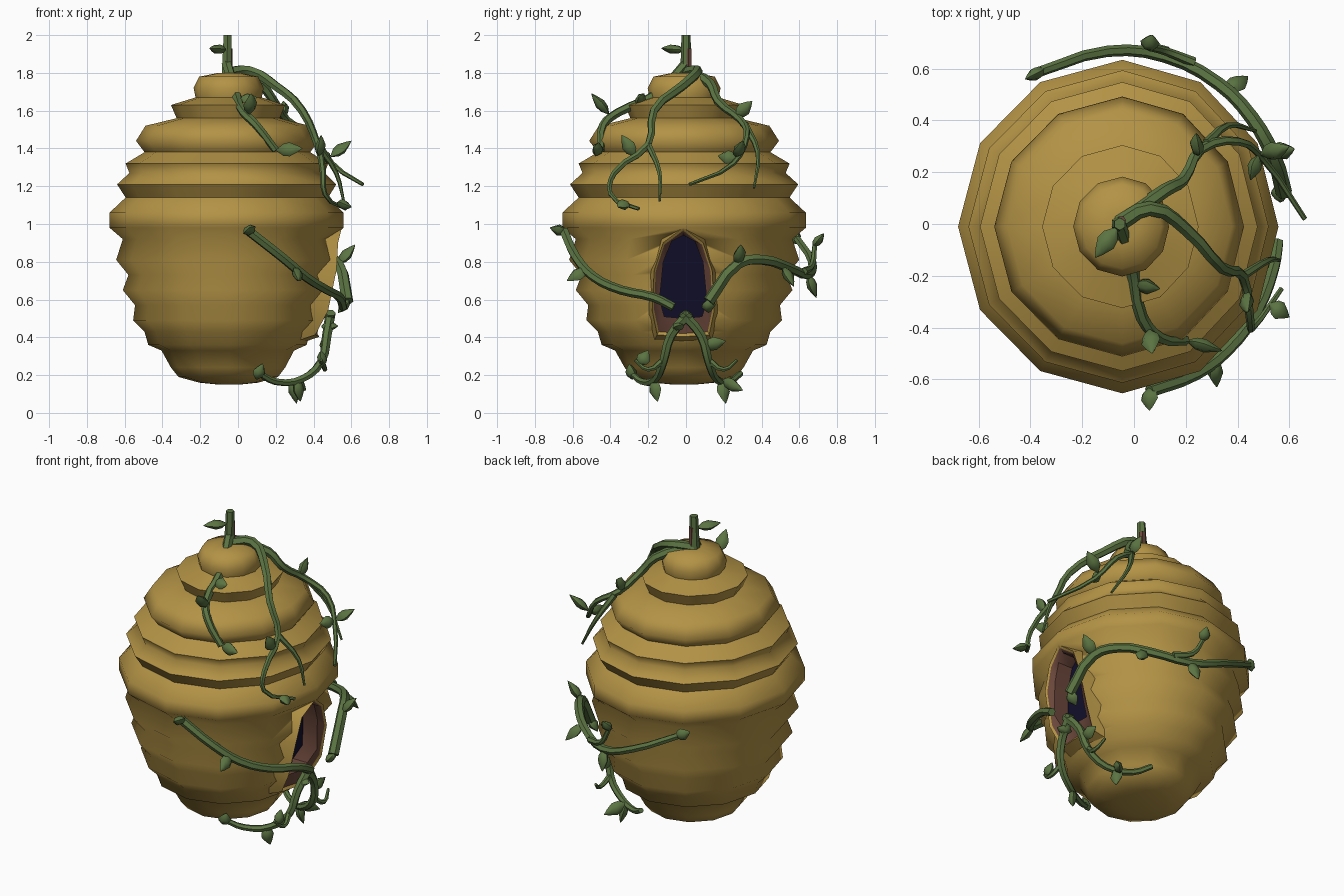
import bpy, bmesh, math
from mathutils import Vector as V

if "Cube" in bpy.data.objects:
    bpy.data.objects.remove(bpy.data.objects["Cube"])


def material(name, rgb):
    m = bpy.data.materials.new(name)
    m.diffuse_color = (*rgb, 1)
    m.use_nodes = True
    m.node_tree.nodes["Principled BSDF"].inputs["Base Color"].default_value = m.diffuse_color
    return m


HONEY = material("honey_yellow", (0.45, 0.29, 0.06))
GREEN = material("vine_green", (0.105, 0.175, 0.055))
BROWN = material("bark_brown", (0.15, 0.065, 0.045))
DARK = material("dark_hollow", (0.006, 0.005, 0.025))


def smooth(ob, angle):
    bpy.ops.object.select_all(action='DESELECT')
    ob.select_set(True)
    bpy.context.view_layer.objects.active = ob
    bpy.ops.object.shade_smooth_by_angle(angle=math.radians(angle))


def add(name, me, mats, angle=None):
    me.materials.clear()
    for m in mats:
        me.materials.append(m)
    ob = bpy.data.objects.new(name, me)
    bpy.context.collection.objects.link(ob)
    if angle:
        smooth(ob, angle)
    return ob


def make(name, bm, mats, angle=None):
    bmesh.ops.recalc_face_normals(bm, faces=bm.faces)
    slots = [f.material_index for f in bm.faces]
    me = bpy.data.meshes.new(name)
    bm.to_mesh(me)
    bm.free()
    ob = add(name, me, mats, angle)
    me.polygons.foreach_set("material_index", slots)
    return ob


def loft(bm, rings, slots=None, start=True, end_slot=0):
    loops = [[bm.verts.new(p) for p in r] for r in rings]
    n = len(loops[0])
    for k, (a, b) in enumerate(zip(loops, loops[1:])):
        for i in range(n):
            f = bm.faces.new((a[i], a[(i + 1) % n], b[(i + 1) % n], b[i]))
            f.material_index = slots[k] if slots else 0
    if start:
        bm.faces.new(loops[0])
    bm.faces.new(loops[-1]).material_index = end_slot


def evaluated_mesh(ob):
    bpy.context.view_layer.update()
    return bpy.data.meshes.new_from_object(ob.evaluated_get(bpy.context.evaluated_depsgraph_get()))


# Hive body: twelve-sided turned profile with bulging bands
CENTRE = V((-0.045, -0.01, 0))
CREST = [(.16, 1.78), (.19, 1.72), (.31, 1.63), (.47, 1.48), (.55, 1.32), (.595, 1.21), (.635, 1.02),
         (.60, .81), (.565, .65), (.51, .49), (.43, .36), (.31, .24)]
GROOVE = [None, (.18, 1.67), (.28, 1.56), (.45, 1.38), (.53, 1.27), (.55, 1.14), (.565, .92),
          (.535, .73), (.50, .57), (.45, .43), (.36, .33), (.27, .19)]
FLAT = (6, 3)  # bands with a flat rim instead of a single ridge


def around(angle, r, z):
    c, s = math.cos(angle), math.sin(angle)
    return CENTRE + V((r * c * (0.95 if c > 0 else 1), r * s * 1.015, z))


profile = [(.06, 1.80)]
for k, (crest, groove) in enumerate(zip(CREST, GROOVE)):
    r, z = crest
    if k in FLAT:
        slope = 0.025 if k == 3 else 0
        profile += [(r - slope, z + .04), (r + slope, z - .04)]
    else:
        profile.append(crest)
    if groove:
        profile.append(groove)
# the flat-rim rule places the wide shoulder, so it must step down in order
profile = sorted(profile + [(.16, .16), (.06, .15)], key=lambda p: -p[1])
bm = bmesh.new()
loft(bm, [[around(math.tau * i / 12, r, z) for i in range(12)] for r, z in profile])
hive = make("hive_body", bm, [HONEY])

# Arched entrance on the right side
OUTER = [(0, .42), (.13, .43), (.155, .55), (.145, .75), (.10, .89), (0, .965)]
INNER = [(0, .50), (.10, .51), (.125, .60), (.105, .80), (.06, .91), (0, .94)]


def arch(half, depth, scale=1.0):
    out = []
    for y, z in half + [(-y, z) for y, z in half[-2:0:-1]]:
        x = min(0.53, 0.41 + (z - 0.42) * 0.6) - 0.2 * abs(y) + depth
        out.append((x, -0.015 + y * scale, 0.7 + (z - 0.7) * scale))
    return out


bm = bmesh.new()
loft(bm, [arch(OUTER, -0.15, 0.98), arch(OUTER, 0.3, 0.98)])
cutter = make("entrance_cutter", bm, [HONEY])
cutter.hide_render = True
mod = hive.modifiers.new("entrance", 'BOOLEAN')
mod.operation = 'DIFFERENCE'
mod.object = cutter
mod.solver = 'EXACT'
cut = evaluated_mesh(hive)
hive.modifiers.clear()
hive.data = cut
bpy.data.objects.remove(cutter)
smooth(hive, 75)

# Entrance lip, frame and dark hollow
bm = bmesh.new()
loft(bm, [arch(OUTER, -0.09, 1.2), arch(OUTER, 0.02, 1.06), arch(OUTER, 0.01),
          arch(INNER, -0.02), arch(INNER, -0.12)], [0, 0, 1, 1], False, 2)
make("entrance_frame", bm, [HONEY, BROWN, DARK], 40)

# Hanging twig
bm = bmesh.new()
loft(bm, [[(-.05 + .02 * math.cos(a), .012 + .02 * math.sin(a), z)
           for a in [math.tau * i / 6 for i in range(6)]] for z in (1.76, 1.93)])
make("hanging_twig", bm, [BROWN])

# Vines: tapered tubes along a path; the paths also anchor the leaves
ANCHORS = []


def vine(name, pts, r0=0.03, r1=0.01):
    pts = [V(p) for p in pts]
    for a, b in zip(pts, pts[1:]):
        ANCHORS.extend(a.lerp(b, t / 5) for t in range(6))
    cu = bpy.data.curves.new(name, 'CURVE')
    cu.dimensions = '3D'
    cu.bevel_depth = 1
    cu.bevel_resolution = 1
    cu.resolution_u = 3
    cu.use_fill_caps = True
    sp = cu.splines.new('BEZIER')
    sp.bezier_points.add(len(pts) - 1)
    for i, (b, p) in enumerate(zip(sp.bezier_points, pts)):
        b.co = p
        b.handle_left_type = b.handle_right_type = 'AUTO'
        b.radius = r0 + (r1 - r0) * i / (len(pts) - 1)
    tmp = bpy.data.objects.new(name + "_path", cu)
    bpy.context.collection.objects.link(tmp)
    me = evaluated_mesh(tmp)
    bpy.data.objects.remove(tmp)
    add(name, me, [GREEN], 50)


def wrapped(radius, steps):
    return [around(math.radians(a), radius, z) for a, z in steps]


vine("vine_stem", [(-.055, 0, 2), (-.06, 0, 1.8)], .024, .03)
vine("upper_vine_front", [(-.06, 0, 1.85), (-.01, -.15, 1.69), (.03, -.36, 1.59), (.1, -.44, 1.52),
                          (.2, -.45, 1.39)], .028, .02)
vine("upper_vine_middle", [(-.06, 0, 1.8), (.06, .06, 1.81), (.2, -.02, 1.73), (.34, -.17, 1.6),
                           (.42, -.2, 1.42), (.45, -.38, 1.27), (.46, -.4, 1.16), (.57, -.25, 1.08)], .032)
vine("upper_twig_middle", [(.42, -.2, 1.42), (.52, -.14, 1.27), (.56, -.14, 1.12)], .018, .007)
vine("upper_vine_back", [(-.03, .02, 1.8), (.12, .13, 1.74), (.19, .17, 1.65), (.26, .29, 1.55),
                         (.4, .32, 1.46), (.5, .25, 1.32), (.66, .02, 1.21)])
vine("upper_twig_back", [(.28, .31, 1.53), (.36, .38, 1.38), (.47, .36, 1.19)], .02, .007)
vine("side_vine_front", wrapped(.635, [(-80, .96), (-62, .82), (-48, .72), (-31, .65), (-14, .61),
                                       (-5, .56)]), .026, .024)
vine("side_vine_back", wrapped(.67, [(11, .59), (25, .79), (38, .81), (54, .77), (75, .73), (95, .8),
                                     (118, .92)]), .032, .02)
vine("side_twig_back", wrapped(.69, [(65, .75), (75, .78), (81, .89)]), .02, .013)
for side, y in (("front", -1), ("back", 1)):
    vine("lower_vine_" + side, [(x, w * y, z) for x, w, z in (
        (.49, -.02, .53), (.47, .08, .41), (.44, .12, .27), (.34, .16, .18), (.2, .23, .165),
        (.11, .29, .21))], .028, .016)
    vine("lower_twig_" + side, [(x, w * y, z) for x, w, z in (
        (.44, .12, .28), (.46, .2, .23), (.44, .27, .28))], .018, .008)


# Leaves: pointed six-sided pods, each growing from the nearest vine to its tip
def leaf(bm, tip, width=0.038):
    tip = V(tip)
    d = tip - min(ANCHORS, key=lambda p: (p - tip).length)
    d = d.normalized() * min(max(d.length, 0.09), 0.14)
    base = tip - d
    out = V((base.x + 0.045, base.y, 0.25 * (base.z - 1)))
    side = d.cross(out).normalized()
    up = side.cross(d).normalized()
    loft(bm, [[base + d * t + (side * math.cos(a) + up * math.sin(a) * 0.7) * r * width
               for a in [math.tau * i / 6 for i in range(6)]]
              for t, r in ((0, .15), (.25, .85), (.5, 1), (.8, .5), (1, .05))])


LEAF_TIPS = {
    "upper_leaves": [(-.15, -.13, 1.93), (.07, -.5, 1.69), (.34, -.49, 1.4), (.1, -.25, 1.67),
                     (.44, -.34, 1.47), (.6, -.36, 1.09), (.6, .3, 1.44), (.45, .17, 1.36),
                     (.24, .35, 1.65)],
    "side_leaves": [(.06, -.72, .98), (.32, -.63, .7), (.53, -.05, .46), (.62, .29, .89),
                    (.1, .69, .61), (.07, .73, .95), (-.42, .56, .95), (.44, .57, .67)],
    "lower_leaves": [(.53, .12, .53), (.44, -.2, .33), (.46, .21, .38), (.31, .21, .05),
                     (.36, .3, .12), (.33, -.15, .06), (.13, -.3, .26)],
}
for name, tips in LEAF_TIPS.items():
    bm = bmesh.new()
    for tip in tips:
        leaf(bm, tip)
    make(name, bm, [GREEN], 50)
